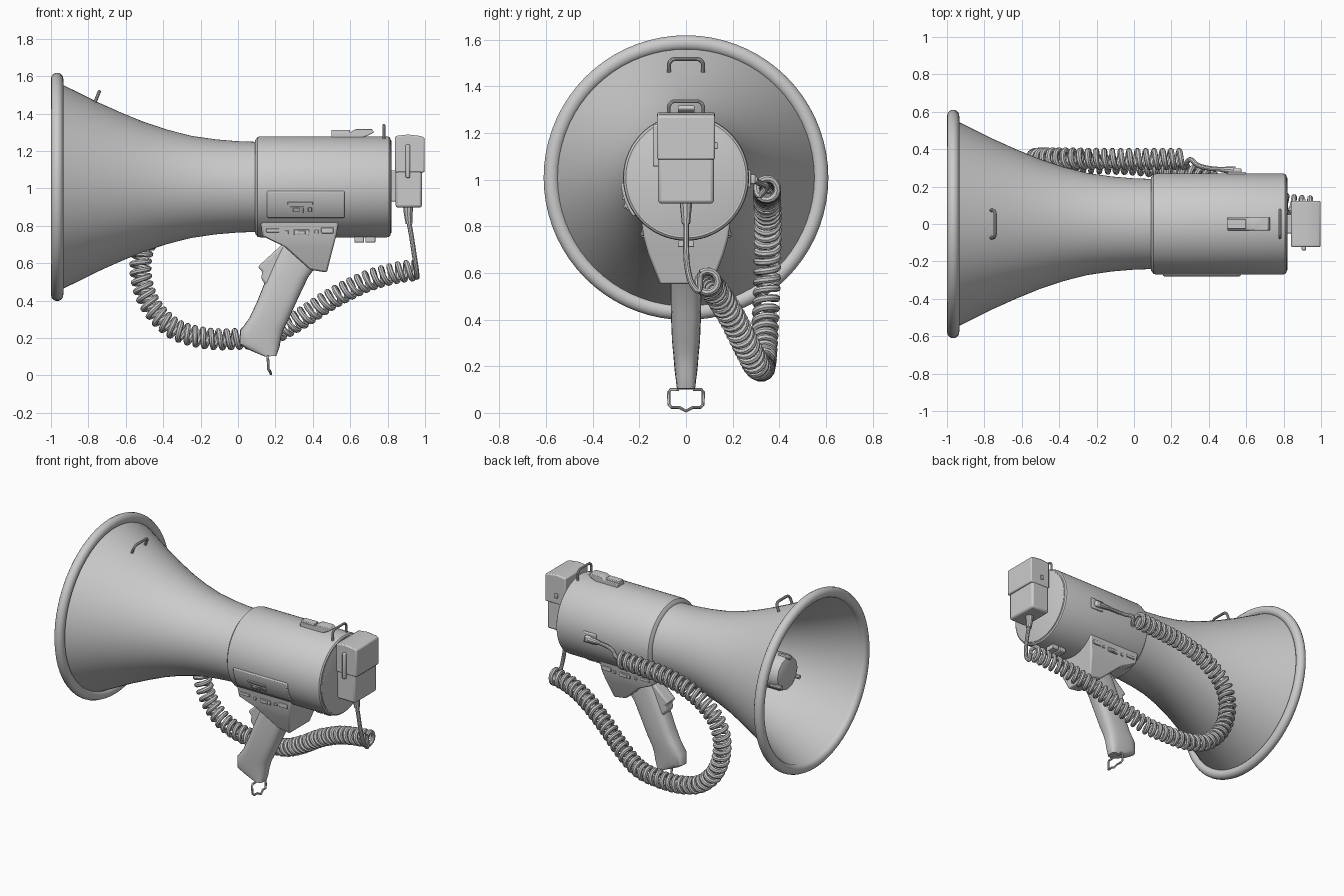
import bpy, bmesh
from math import sin, cos, pi, radians, copysign
from mathutils import Vector

if "Cube" in bpy.data.objects:
    bpy.data.objects.remove(bpy.data.objects["Cube"])

CZ = 1.008  # height of the horn axis


def make(name, verts, faces, bevel=0, angle=35):
    me = bpy.data.meshes.new(name)
    me.from_pydata([tuple(v) for v in verts], [], faces)
    bm = bmesh.new()
    bm.from_mesh(me)
    bmesh.ops.recalc_face_normals(bm, faces=bm.faces)
    bm.to_mesh(me)
    bm.free()
    me.shade_smooth()
    me.set_sharp_from_angle(angle=radians(angle))
    ob = bpy.data.objects.new(name, me)
    bpy.context.collection.objects.link(ob)
    if bevel:
        m = ob.modifiers.new("bevel", 'BEVEL')
        m.width, m.segments, m.limit_method = bevel, 2, 'ANGLE'
    return ob


def loft(name, rings, closed=False, bevel=0):
    """Skin a list of equal-sized rings; cap the ends unless closed."""
    n, k = len(rings[0]), len(rings)
    faces = [[i * n + j, i * n + (j + 1) % n, (i + 1) % k * n + (j + 1) % n, (i + 1) % k * n + j]
             for i in range(k if closed else k - 1) for j in range(n)]
    if not closed:
        faces += [list(range(n)), list(range((k - 1) * n, k * n))]
    return make(name, [p for r in rings for p in r], faces, bevel)


def lathe(name, profile, steps=72, closed=False):
    """Revolve (x, radius) pairs about the horn axis."""
    return loft(name, [[(x, r * cos(2 * pi * j / steps), CZ + r * sin(2 * pi * j / steps))
                        for j in range(steps)] for x, r in profile], closed)


def prism(name, pts, y0, y1, bevel=0.006):
    return loft(name, [[(x, y, z) for x, z in pts] for y in (y0, y1)], bevel=bevel)


def box(name, x0, x1, y0, y1, z0, z1, bevel=0.006):
    return prism(name, [(x0, z0), (x1, z0), (x1, z1), (x0, z1)], y0, y1, bevel)


def spline(pts, sub=24):
    """Catmull-Rom samples through the points."""
    p = [Vector(q) for q in pts]
    p = [2 * p[0] - p[1]] + p + [2 * p[-1] - p[-2]]
    out = []
    for a, b, c, d in zip(p, p[1:], p[2:], p[3:]):
        for s in range(sub):
            t = s / sub
            out.append(0.5 * (2 * b + (c - a) * t + (2 * a - 5 * b + 4 * c - d) * t * t
                              + (3 * b - a - 3 * c + d) * t ** 3))
    return out + [p[-2]]


def frames(path):
    """Yield point, normal, binormal with a parallel-transported frame."""
    n = None
    for i, p in enumerate(path):
        t = (path[min(i + 1, len(path) - 1)] - path[max(i - 1, 0)]).normalized()
        n = t.orthogonal() if n is None else n - t * n.dot(t)
        n.normalize()
        yield p, n.copy(), t.cross(n)


def tube(name, path, r0, r1=None, sides=10):
    r1 = r0 if r1 is None else r1
    k = len(path) - 1
    rings = []
    for i, (p, n, b) in enumerate(frames(path)):
        r = r0 + (r1 - r0) * i / k
        rings.append([p + r * (n * cos(2 * pi * j / sides) + b * sin(2 * pi * j / sides))
                      for j in range(sides)])
    return loft(name, rings)


def resample(path, count):
    d = [0]
    for a, b in zip(path, path[1:]):
        d.append(d[-1] + (b - a).length)
    out, i = [], 0
    for s in range(count + 1):
        t = d[-1] * s / count
        while i < len(path) - 2 and d[i + 1] < t:
            i += 1
        out.append(path[i].lerp(path[i + 1], (t - d[i]) / (d[i + 1] - d[i])))
    return out


# Horn shell with thickness, and its rolled rim
outer = [(-.965, .56), (-.93, .542), (-.85, .503), (-.75, .453), (-.62, .395), (-.5, .346), (-.38, .306),
         (-.25, .273), (-.12, .254), (0, .244), (.12, .24)]
inner = [(x, r - .016) for x, r in reversed(outer)]
lathe("horn", outer + [(.12, .01)] + [(.1, .01)] + [(.1, .224)] + inner[1:], closed=True)
lathe("horn_rim", [(-.967 + .033 * cos(2 * pi * i / 14), .577 + .034 * sin(2 * pi * i / 14))
                   for i in range(14)], closed=True)

# Reflex driver inside the horn, with its screws
lathe("driver_stem", [(.1, .16), (-.3, .13), (-.6, .1)], 32)
lathe("driver_body", [(-.52, .1), (-.55, .12), (-.76, .12), (-.78, .11), (-.79, .085)], 12)
for i in range(3):
    a = pi / 2 + i * 2 * pi / 3
    y, z = .115 * cos(a), CZ + .115 * sin(a)
    tube(f"driver_screw_{i}", [Vector((-.72, y, z)), Vector((-.805, y, z))], .014)

# Main body barrel with rear cap
lathe("body", [(.09, .235), (.092, .25), (.105, .267), (.12, .27), (.795, .27), (.808, .267), (.815, .258)])
lathe("rear_cap", [(.8, .25), (.818, .25), (.82, .245)])


def arc_panel(name, x0, x1, z0, z1, r, bevel=.006):
    """Plate wrapped round the front of the barrel."""
    from math import asin
    a0, a1 = asin((z0 - CZ) / r), asin((z1 - CZ) / r)
    arc = [a0 + (a1 - a0) * i / 8 for i in range(9)]
    sec = [(-r * cos(a), CZ + r * sin(a)) for a in arc]
    sec += [(-.26 * cos(a), CZ + .26 * sin(a)) for a in reversed(arc)]
    return loft(name, [[(x, y, z) for y, z in sec] for x in (x0, x1)], bevel=bevel)


# Control panel with switches
arc_panel("side_panel", .155, .57, .84, .985, .281)
arc_panel("panel_slot_cover", .265, .40, .912, .926, .288, .002)
arc_panel("panel_display", .28, .35, .867, .9, .287, .002)
arc_panel("panel_slider", .295, .33, .875, .892, .296, .002)
arc_panel("panel_button", .375, .395, .875, .895, .29, .002)

# Trunk joining barrel and grip
trunk = [(.12, .54, .83, .83, .192), (.13, .525, .745, .745, .18),
         (.245, .508, .69, .68, .162), (.385, .475, .565, .55, .112)]
loft("grip_trunk", [[(x0, -w, z0), (x1, -w, z1), (x1, w, z1), (x0, w, z0)] for x0, x1, z0, z1, w in trunk],
     bevel=.01)
for side in (-1, 1):
    for i, (x0, x1, z0, z1) in enumerate([(.15, .22, .765, .785), (.25, .27, .755, .775), (.3, .38, .75, .78),
                                          (.32, .36, .755, .775), (.41, .43, .758, .778), (.445, .51, .76, .79)]):
        y = .196 if i == 3 else .19
        box(f"trunk_switch_{side}_{i}", x0, x1, *sorted((side * .16, side * y)), z0, z1, .003)

# Pistol grip: rounded sections between front and back edge points
grip = [(.25, .73, .46, .64, .066), (.2, .63, .43, .60, .066), (.14, .49, .375, .525, .066),
        (.1, .39, .325, .42, .064), (.06, .305, .275, .31, .06), (.012, .24, .245, .25, .054),
        (.008, .165, .23, .2, .049), (.05, .14, .222, .15, .044), (.145, .1, .205, .105, .039)]


def grip_ring(x0, z0, x1, z1, w, n=24):
    ring = []
    for j in range(n):
        c, s = cos(2 * pi * j / n), sin(2 * pi * j / n)
        c, s = copysign(abs(c) ** .6, c), copysign(abs(s) ** .6, s)
        ring.append(((x0 + x1) / 2 + c * (x1 - x0) / 2, w * s, (z0 + z1) / 2 + c * (z1 - z0) / 2))
    return ring


loft("grip", [grip_ring(*g) for g in grip])
prism("trigger", [(.27, .73), (.23, .695), (.105, .58), (.132, .555), (.122, .52), (.15, .48), (.27, .5)],
      -.045, .045, .012)

# Wire loops: strap loop under grip, carry loops on horn and body
strap = [(.16, -.03, .1), (.16, -.066, .1), (.16, -.074, .09), (.162, -.073, .035), (.168, -.062, .024),
         (.17, -.03, .024), (.176, 0, .008)]
strap += [(x, -y, z) for x, y, z in reversed(strap[:-1])]
tube("strap_loop", [Vector(p) for p in strap], .007)


def staple(name, foot, top, w, r):
    f, t = Vector(foot), Vector(top)
    half = [f + Vector((0, -w, 0))]
    for i in range(6):
        a = pi / 2 * i / 5
        half.append(t + (f - t).normalized() * .028 * (1 - sin(a)) + Vector((0, -w + .028 * (1 - cos(a)), 0)))
    tube(name, half + [Vector((p.x, -p.y, p.z)) for p in reversed(half)], r)


staple("horn_loop", (-.775, 0, 1.435), (-.742, 0, 1.517), .073, .009)
staple("body_loop", (.78, 0, 1.25), (.78, 0, 1.336), .074, .008)

# Top latch and bottom feet
prism("top_latch", [(.5, 1.265), (.5, 1.3), (.6, 1.3), (.63, 1.318), (.715, 1.318), (.728, 1.3), (.7, 1.285),
                    (.65, 1.265)], -.034, .036, .004)
box("latch_lever", .5, .6, -.026, .026, 1.29, 1.312, .004)
for x in (.622, .682):
    box("bottom_foot", x, x + .052, -.035, .035, .71, .76, .004)

# Microphone hung on the rear
box("mic_bracket", .81, .85, -.05, .05, .93, 1.095)
box("mic_body", .842, .984, -.12, .12, .897, 1.25, .014)
prism("mic_head", [(.84, 1.085), (.998, 1.085), (.998, 1.272), (.975, 1.28), (.91, 1.288), (.84, 1.28)],
      -.124, .124, .008)
box("mic_button", .896, .92, -.142, -.11, 1.055, 1.235, .008)
box("mic_side_knob", .897, .918, .1, .135, 1.13, 1.16, .004)
tube("mic_strain_relief", [Vector((.91, 0, .905)), Vector((.91, 0, .86)), Vector((.915, 0, .81))], .028, .018)

# Coiled cord: helix wound along a smooth path, with straight leads
path = resample(spline([(.27, .347, .96), (.08, .347, .95), (-.14, .347, .925), (-.34, .35, .855), (-.48, .35, .73),
                        (-.522, .347, .57), (-.475, .34, .39), (-.35, .332, .255), (-.18, .325, .2),
                        (.0, .318, .195), (.16, .297, .215), (.32, .255, .295), (.5, .197, .41),
                        (.68, .14, .5), (.83, .103, .545), (.955, .092, .565)]), 62 * 14)
coil = [p + .045 * (n * cos(2 * pi * i / 14) + b * sin(2 * pi * i / 14))
        for i, (p, n, b) in enumerate(frames(path))]
tube("cord_coil", coil, .0155, sides=8)
tube("cord_to_mic", spline([(.912, 0, .83), (.928, 0, .74), (.943, .004, .64), (.955, .022, .56),
                            (.957, .055, .525), coil[-1]], 8), .013)
tube("cord_to_body", spline([coil[0], (.3, .345, .97), (.34, .315, .985), (.4, .298, .995), (.49, .29, 1.0)], 8), .013)

# Cord socket on the far side of the barrel
tube("socket_relief", [Vector((.46, .292, 1.0)), Vector((.54, .285, 1.0))], .014, .022)
box("socket_plate", .5, .6, .255, .278, .965, 1.04, .006)
box("socket_plug", .53, .575, .265, .298, .98, 1.022, .008)
